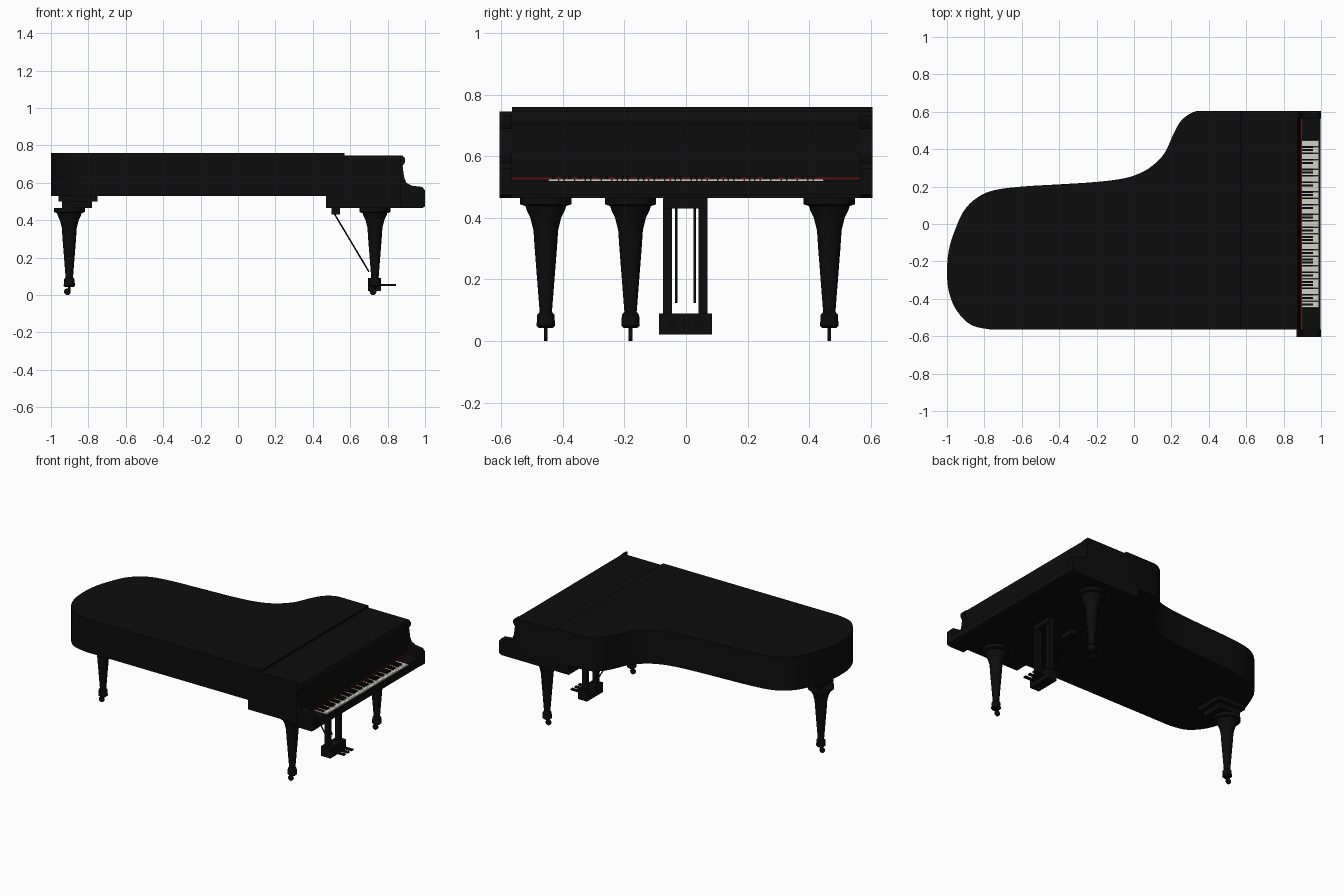
import bpy, bmesh, math
from mathutils import Vector

cube = bpy.data.objects.get("Cube")
if cube:
    bpy.data.objects.remove(cube, do_unlink=True)


def make_material(name, colour):
    mat = bpy.data.materials.new(name)
    mat.use_nodes = True
    mat.diffuse_color = (*colour, 1)
    mat.node_tree.nodes["Principled BSDF"].inputs["Base Color"].default_value = (*colour, 1)
    return mat


BLACK = make_material("black lacquer", (0.004, 0.004, 0.004))
IVORY = make_material("ivory", (0.65, 0.63, 0.56))
RED = make_material("red felt", (0.12, 0.008, 0.008))


def finish(name, bm, material, smooth=False):
    bmesh.ops.recalc_face_normals(bm, faces=bm.faces)
    mesh = bpy.data.meshes.new(name)
    bm.to_mesh(mesh)
    bm.free()
    mesh.materials.append(material)
    obj = bpy.data.objects.new(name, mesh)
    bpy.context.collection.objects.link(obj)
    if smooth:
        bpy.ops.object.select_all(action="DESELECT")
        bpy.context.view_layer.objects.active = obj
        obj.select_set(True)
        bpy.ops.object.shade_smooth_by_angle(angle=math.radians(35))
    return obj


def add_box(bm, xs, ys, zs):
    verts = bmesh.ops.create_cube(bm, size=1)["verts"]
    for v in verts:
        v.co = [r[0] if c < 0 else r[1] for c, r in zip(v.co, (xs, ys, zs))]


def box(name, xs, ys, zs, material=BLACK):
    bm = bmesh.new()
    add_box(bm, xs, ys, zs)
    return finish(name, bm, material)


def prism(name, points, offset, smooth=False):
    """Extrude a closed polygon along an offset."""
    bm = bmesh.new()
    face = bm.faces.new([bm.verts.new(p) for p in points])
    ext = bmesh.ops.extrude_face_region(bm, geom=[face])["geom"]
    bmesh.ops.translate(bm, vec=offset, verts=[g for g in ext if isinstance(g, bmesh.types.BMVert)])
    return finish(name, bm, BLACK, smooth)


def lathe(name, profile, centre, steps=24):
    """Revolve (radius, height) pairs about a vertical axis."""
    bm = bmesh.new()
    verts = [bm.verts.new((r, 0, z)) for r, z in profile]
    edges = [bm.edges.new(pair) for pair in zip(verts, verts[1:])]
    bmesh.ops.spin(bm, geom=verts + edges, cent=(0, 0, 0), axis=(0, 0, 1),
                   angle=math.tau, steps=steps)
    bmesh.ops.remove_doubles(bm, verts=bm.verts, dist=0.0001)
    bmesh.ops.translate(bm, vec=(*centre, 0), verts=bm.verts)
    return finish(name, bm, BLACK, True)


def rod(name, start, end, radius, steps=12):
    start, end = Vector(start), Vector(end)
    bm = bmesh.new()
    bmesh.ops.create_cone(bm, cap_ends=True, segments=steps, radius1=radius,
                          radius2=radius, depth=(end - start).length)
    bm.transform((end - start).to_track_quat("Z", "Y").to_matrix().to_4x4())
    bmesh.ops.translate(bm, vec=(start + end) / 2, verts=bm.verts)
    return finish(name, bm, BLACK, True)


def smooth_path(points, steps=4):
    """Catmull-Rom curve through the points."""
    pts = [Vector(p) for p in points]
    pts = [pts[0]] + pts + [pts[-1]]
    path = []
    for a, b, c, d in zip(pts, pts[1:], pts[2:], pts[3:]):
        for i in range(steps):
            t = i / steps
            path.append(0.5 * (2 * b + (c - a) * t + (2 * a - 5 * b + 4 * c - d) * t ** 2
                               + (3 * b - a - 3 * c + d) * t ** 3))
    return path + [pts[-1]]


# Curved case: bent side, round tail and straight spine
FAR, NEAR = 0.605, -0.565
BEND = smooth_path([
    (0.34, FAR), (0.3, 0.59), (0.25, 0.55), (0.21, 0.48), (0.17, 0.39), (0.12, 0.33),
    (0.05, 0.28), (-0.05, 0.245), (-0.2, 0.225), (-0.4, 0.212), (-0.6, 0.2),
    (-0.75, 0.18), (-0.84, 0.14), (-0.91, 0.07), (-0.96, -0.04), (-0.99, -0.14),
    (-1, -0.25), (-0.99, -0.36), (-0.95, -0.46), (-0.87, -0.54), (-0.76, NEAR)])


def plan(x_end, z):
    return [(p.x, p.y, z) for p in BEND] + [(x_end, NEAR, z), (x_end, FAR, z)]


prism("case", plan(0.87, 0.53), (0, 0, 0.215), True)
prism("lid", plan(0.57, 0.745), (0, 0, 0.015), True)

# Keybed and front rail
box("action_box", (0.47, 0.87), (NEAR, FAR), (0.465, 0.53))
box("keybed", (0.87, 0.985), (NEAR, 0.57), (0.465, 0.505))
box("keyslip", (0.985, 0.998), (NEAR, 0.57), (0.475, 0.52))
for side, ys in (("right", (NEAR, -0.45)), ("left", (0.45, 0.57))):
    box(side + "_key_block", (0.89, 0.985), ys, (0.505, 0.525))

# Scrolled arms at both ends of the keyboard
ARM = [(0.87, 0.465), (0.985, 0.465), (1, 0.475), (1, 0.56), (0.985, 0.578), (0.93, 0.585),
       (0.9, 0.6), (0.888, 0.63), (0.88, 0.69), (0.893, 0.71), (0.893, 0.73), (0.88, 0.745),
       (0.87, 0.745)]
for side, y in (("right", -0.605), ("left", 0.565)):
    prism(side + "_arm", [(x, y, z) for x, z in ARM], (0, 0.04, 0), True)

# Fallboard behind the keys
FALL = [(0.86, 0.505), (0.89, 0.505), (0.888, 0.6), (0.878, 0.69), (0.885, 0.71),
        (0.885, 0.73), (0.875, 0.745), (0.86, 0.745)]
prism("fallboard", [(x, NEAR, z) for x, z in FALL], (0, 1.13, 0), True)
box("felt_strip", (0.888, 0.898), (NEAR, 0.565), (0.525, 0.532), RED)

# Keys: 52 white, with black ones between by octave pattern
COUNT, START = 52, -0.447
PITCH = -2 * START / COUNT
white, black = bmesh.new(), bmesh.new()
for i in range(COUNT):
    y = START + i * PITCH
    add_box(white, (0.897, 0.986), (y + 0.0006, y + PITCH - 0.0006), (0.505, 0.526))
    if i % 7 in (0, 2, 3, 5, 6) and i < COUNT - 1:
        edge = y + PITCH
        add_box(black, (0.898, 0.957), (edge - 0.005, edge + 0.005), (0.515, 0.535))
finish("white_keys", white, IVORY)
finish("black_keys", black, BLACK)

# Turned legs with feet and casters
LEG = [(0, 0.465), (0.083, 0.465), (0.083, 0.444), (0.066, 0.438), (0.062, 0.425),
       (0.05, 0.4), (0.04, 0.36), (0.036, 0.3), (0.02, 0.095), (0.028, 0.085),
       (0.03, 0.05), (0.022, 0.042), (0, 0.042)]
for name, x, y in (("front_right", 0.732, -0.455), ("front_left", 0.732, 0.465),
                   ("tail", -0.902, -0.18)):
    lathe(name + "_leg", LEG, (x, y))
    rod(name + "_caster", (x - 0.01, y - 0.006, 0.018), (x - 0.01, y + 0.006, 0.018), 0.018, 20)
    rod(name + "_caster_stem", (x, y, 0.02), (x, y, 0.05), 0.006)

# Stepped plates over the tail leg
box("tail_upper_plate", (-0.96, -0.75), (-0.285, -0.075), (0.5, 0.53))
box("tail_lower_plate", (-0.94, -0.78), (-0.26, -0.1), (0.465, 0.5))

# Pedal lyre with braces
box("lyre_head", (0.7, 0.75), (-0.075, 0.07), (0.43, 0.465))
box("lyre_box", (0.695, 0.765), (-0.088, 0.084), (0.022, 0.09))
box("brace_block", (0.5, 0.545), (-0.05, 0.05), (0.432, 0.466))
for side, ys in (("right", (-0.075, -0.045)), ("left", (0.04, 0.07))):
    box(side + "_lyre_post", (0.71, 0.745), ys, (0.09, 0.43))
for side, y in (("right", -0.032), ("left", 0.028)):
    rod(side + "_lyre_brace", (0.515, y, 0.435), (0.7, y, 0.125), 0.004)
for name, y in (("right", 0.04), ("middle", -0.002), ("left", -0.044)):
    box(name + "_pedal", (0.76, 0.845), (y - 0.01, y + 0.01), (0.048, 0.058))
